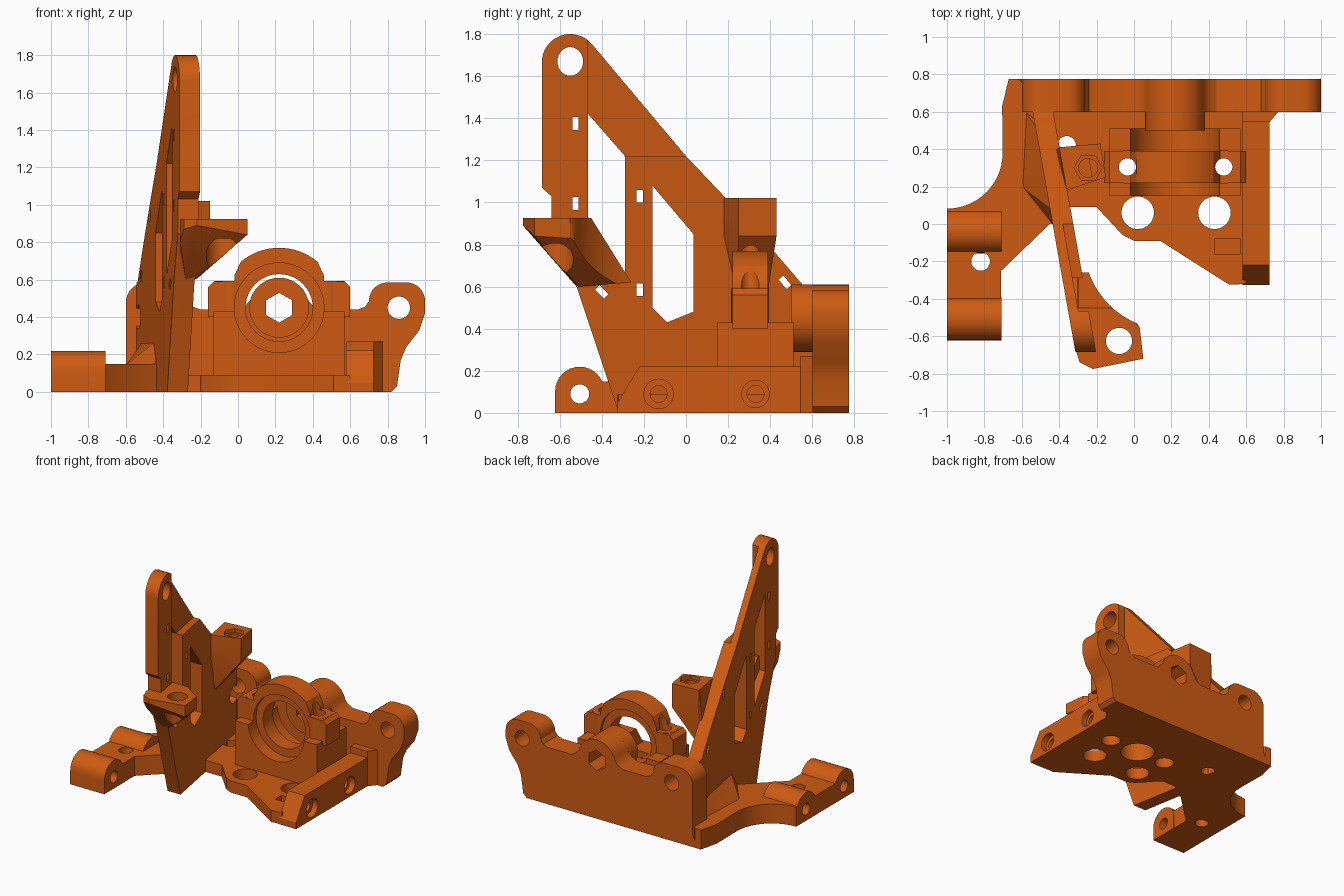
import bpy, bmesh, math
from mathutils import Vector

mat = bpy.data.materials.new("burnt orange")
mat.diffuse_color = (0.62, 0.105, 0.006, 1)


def finish(name, bm):
    bmesh.ops.recalc_face_normals(bm, faces=bm.faces)
    me = bpy.data.meshes.new(name)
    bm.to_mesh(me)
    bm.free()
    me.materials.append(mat)
    ob = bpy.data.objects.new(name, me)
    bpy.context.collection.objects.link(ob)
    return ob


def prism(name, pts, axis, lo, hi):
    """Extrude a 2D outline along an axis."""
    place = {'X': lambda p, t: (t, p[0], p[1]),
             'Y': lambda p, t: (p[0], t, p[1]),
             'Z': lambda p, t: (p[0], p[1], t)}[axis]
    bm = bmesh.new()
    a = [bm.verts.new(place(p, lo)) for p in pts]
    b = [bm.verts.new(place(p, hi)) for p in pts]
    bm.faces.new(a)
    bm.faces.new(b)
    for i in range(len(pts)):
        j = (i + 1) % len(pts)
        bm.faces.new((a[i], a[j], b[j], b[i]))
    return finish(name, bm)


def arc(cx, cy, r, a0, a1, n=16):
    return [(cx + r * math.cos(math.radians(a0 + (a1 - a0) * i / n)),
             cy + r * math.sin(math.radians(a0 + (a1 - a0) * i / n))) for i in range(n + 1)]


def circle(cx, cy, r, n=40):
    return arc(cx, cy, r, 0, 360, n)[:-1]


def rect(x0, y0, x1, y1):
    return [(x0, y0), (x1, y0), (x1, y1), (x0, y1)]


def hull(name, pts):
    bm = bmesh.new()
    for p in pts:
        bm.verts.new(p)
    res = bmesh.ops.convex_hull(bm, input=bm.verts)
    loose = [v for v in bm.verts if not v.link_faces]
    bmesh.ops.delete(bm, geom=loose, context='VERTS')
    return finish(name, bm)


def cut(parts, pts, axis, lo, hi):
    """Subtract an extruded outline from each part."""
    tool = prism("cutter", pts, axis, lo, hi)
    tool.hide_render = True
    for ob in parts:
        m = ob.modifiers.new("cut", 'BOOLEAN')
        m.operation, m.solver, m.object = 'DIFFERENCE', 'EXACT', tool
        bpy.context.view_layer.objects.active = ob
        bpy.ops.object.modifier_apply(modifier=m.name)
    bpy.data.objects.remove(tool)


# Back plate with two lugs and a central hump
CX, CZ = 0.22, 0.45
outline = [(0.82, 0), (0.85, 0.03), (0.87, 0.17), (0.90, 0.24), (0.97, 0.33), (1.0, 0.42)]
outline += arc(0.90, 0.485, 0.10, 0, 90, 8) + arc(0.80, 0.485, 0.10, 90, 180, 8)
outline += [(0.68, 0.455), (0.64, 0.44), (0.44, 0.44), (0.40, 0.46)]
outline += arc(CX, CZ, 0.16, 15, 165) + [(0.04, 0.46), (0.0, 0.44), (-0.2, 0.44), (-0.24, 0.455)]
outline += arc(-0.36, 0.485, 0.10, 0, 90, 8) + arc(-0.49, 0.475, 0.11, 90, 180, 8)
outline += [(-0.60, 0.10), (-0.62, 0.05), (-0.67, 0.02), (-0.67, 0)]
plate = prism("back_plate", outline, 'Y', 0.60, 0.775)
tube = prism("shaft_tube", circle(CX, CZ, 0.16), 'Y', 0.50, 0.61)
cut([plate, tube], arc(CX, CZ, 0.08, 30, 330, 5), 'Y', 0.4, 0.9)
for x in (0.86, -0.42):
    cut([plate], circle(x, CZ, 0.06), 'Y', 0.5, 0.9)

# Floor, side rail and corner rib
floor = prism("floor", [(0.60, 0.61), (0.60, -0.32), (0.51, -0.325), (0.14, -0.09), (0.0, -0.09),
                        (-0.06, -0.06), (-0.2, 0.09), (-0.42, 0.09), (-0.5, 0.61)], 'Z', 0, 0.09)
rail = prism("side_rail", [(-0.325, 0), (0.61, 0), (0.61, 0.22), (-0.22, 0.22), (-0.325, 0.05)],
             'X', 0.58, 0.725)
rib = prism("corner_rib", [(0.58, 0.61), (0.58, 0.545), (0.725, 0.545), (0.78, 0.61)], 'Z', 0, 0.27)
for y, r in ((-0.13, 0.07), (0.33, 0.065)):
    cut([rail], circle(y, 0.09, r), 'X', 0.68, 0.8)
    cut([rail], circle(y, 0.09, 0.04), 'X', 0.5, 0.8)
for x in (0.02, 0.43):
    cut([floor], circle(x, 0.06, 0.087), 'Z', -0.1, 0.2)
cut([floor], circle(-0.36, 0.42, 0.05), 'Z', -0.1, 0.2)
cut([floor], rect(0.43, -0.16, 0.57, -0.08), 'Z', 0.03, 0.2)

# Bearing saddle, clamp arch and bolt ears
saddle = prism("bearing_saddle", rect(-0.13, 0.15, 0.57, 0.51), 'Z', 0.08, 0.43)
clamp = prism("bearing_clamp", [(-0.16, 0.40), (0.60, 0.40), (0.60, 0.56), (0.57, 0.59), (0.46, 0.59),
                                (0.46, 0.62)] + arc(CX, CZ, 0.32, 50, 130)
              + [(-0.02, 0.62), (-0.02, 0.59), (-0.13, 0.59), (-0.16, 0.56)], 'Y', 0.22, 0.39)
ears = [prism("bolt_ear", circle(x, 0.305, 0.09), 'Z', 0.40, 0.592) for x in (-0.035, 0.48)]
bored = [saddle, clamp] + ears
cut(bored, circle(CX, CZ, 0.18), 'Y', 0.1, 0.6)
cut(bored, circle(CX, CZ, 0.24), 'Y', 0.1, 0.25)
cut(bored, circle(CX, CZ, 0.24), 'Y', 0.37, 0.6)
for x in (-0.035, 0.48):
    cut(bored + [floor], circle(x, 0.305, 0.046), 'Z', -0.1, 0.8)
    cut([floor, saddle], circle(x, 0.305, 0.07), 'Z', -0.1, 0.12)
cut([floor, saddle], circle(CX, 0.30, 0.125), 'Z', -0.1, 0.16)

# Side arm with two hinge lugs
arm = prism("side_arm", [(-0.71, -0.25), (-0.45, 0.0), (-0.40, 0.02), (-0.45, 0.61), (-0.62, 0.775),
                         (-0.67, 0.775), (-0.705, 0.63)] + arc(-1.0, 0.38, 0.298, 0, -90)
            + [(-1.0, -0.58), (-0.71, -0.58)], 'Z', 0, 0.15)
cut([arm], circle(-0.82, -0.20, 0.05), 'Z', -0.1, 0.3)
for y in (-0.505, -0.04):
    lug = prism("hinge_lug", [(y - 0.117, 0), (y + 0.117, 0)] + arc(y, 0.102, 0.117, 0, 180),
                'X', -1.0, -0.708)
    cut([lug, arm], circle(y, 0.09, 0.045), 'X', -1.1, -0.64)

# Leaning tower: cut flat, then sheared into its angled plane
T = 0.055
tower = prism("tower", [(-0.32, 0), (0.605, 0), (0.605, 0.58), (0.57, 0.59), (0.42, 0.765), (0.19, 1.02),
                        (0.0, 1.22)] + arc(-0.55, 1.665, 0.135, 40, 180)
              + [(-0.685, 1.07), (-0.64, 1.03), (-0.64, 0.85), (-0.52, 0.60)], 'X', -T, T)
windows = [
    [(-0.465, 1.42), (-0.29, 1.22), (-0.29, 0.62), (-0.465, 0.82)],
    [(-0.16, 1.08), (0.035, 0.85), (0.035, 0.48), (-0.09, 0.43), (-0.16, 0.50)],
    [(-0.55 + 0.9 * dx, 1.67 + dz) for dx, dz in circle(0, 0, 0.068)],
    circle(0.555, 0.40, 0.065)]
for w in windows:
    cut([tower], w, 'X', -1, 1)
for y, z, tilt in ((-0.525, 1.375, 0), (-0.525, 0.995, 0), (-0.22, 1.03, 0), (-0.22, 0.585, 0),
                   (-0.40, 0.575, 45), (0.22, 0.94, 0), (0.47, 0.62, 40)):
    c, s = math.cos(math.radians(tilt)), math.sin(math.radians(tilt))
    cut([tower], [(y + a * c - b * s, z + a * s + b * c) for a, b in rect(-0.015, -0.03, 0.015, 0.03)],
        'X', -1, 1)
cut([tower], [(-0.465, 1.9), (-0.465, 1.41), (-0.29, 1.22), (0.1, 1.22), (0.1, 1.9)], 'X', 0.0, 1)
for v in tower.data.vertices:
    v.co.x += -0.38 - 0.178 * v.co.y

# Sloped gusset at the foot of the tower
hull("tower_gusset", [(-0.60, 0.20, 0.14), (-0.44, 0.0, 0.14), (-0.38, 0.02, 0.14), (-0.58, 0.6, 0.14),
                      (-0.44, 0.08, 0.27), (-0.51, 0.5, 0.27), (-0.40, 0.08, 0.27), (-0.46, 0.5, 0.27)])

# Cantilever bracket on the tower front
top = [(-0.31, -0.68), (-0.29, -0.74), (-0.22, -0.775), (0.05, -0.72), (0.03, -0.55), (-0.08, -0.45),
       (-0.30, -0.45)]
bracket = hull("cantilever_bracket", [(x, y, 0.925) for x, y in top]
               + [(0.05, -0.72, 0.84), (0.03, -0.55, 0.83), (-0.22, -0.775, 0.89), (-0.29, -0.74, 0.87),
                  (-0.31, -0.68, 0.80), (-0.28, -0.52, 0.60), (-0.23, -0.51, 0.60), (-0.30, -0.26, 0.62),
                  (-0.20, -0.26, 0.62)])
cut([bracket], circle(0.20, -0.10, 0.47, 64), 'Z', 0.3, 1.2)
cut([bracket], circle(-0.08, -0.625, 0.07), 'Z', 0.3, 1.2)
cut([bracket], circle(-0.08, -0.625, 0.09), 'Z', 0.3, 0.82)

# Screw post growing out of the tower
square = [(-0.40, 0.41), (-0.18, 0.43), (-0.15, 0.25), (-0.36, 0.18)]
post = hull("screw_post", [(x, y, z) for x, y in square for z in (0.84, 1.02)]
            + [(-0.41, 0.24, 0.52), (-0.43, 0.38, 0.52)])
cut([post], circle(-0.245, 0.30, 0.05), 'Z', 0.75, 1.2)
cut([post], circle(-0.245, 0.30, 0.075, 6), 'Z', 0.99, 1.2)

# Smooth the round walls, keep edges crisp
for ob in bpy.context.scene.objects:
    ob.select_set(True)
    bpy.context.view_layer.objects.active = ob
bpy.ops.object.shade_smooth_by_angle(angle=math.radians(25))
